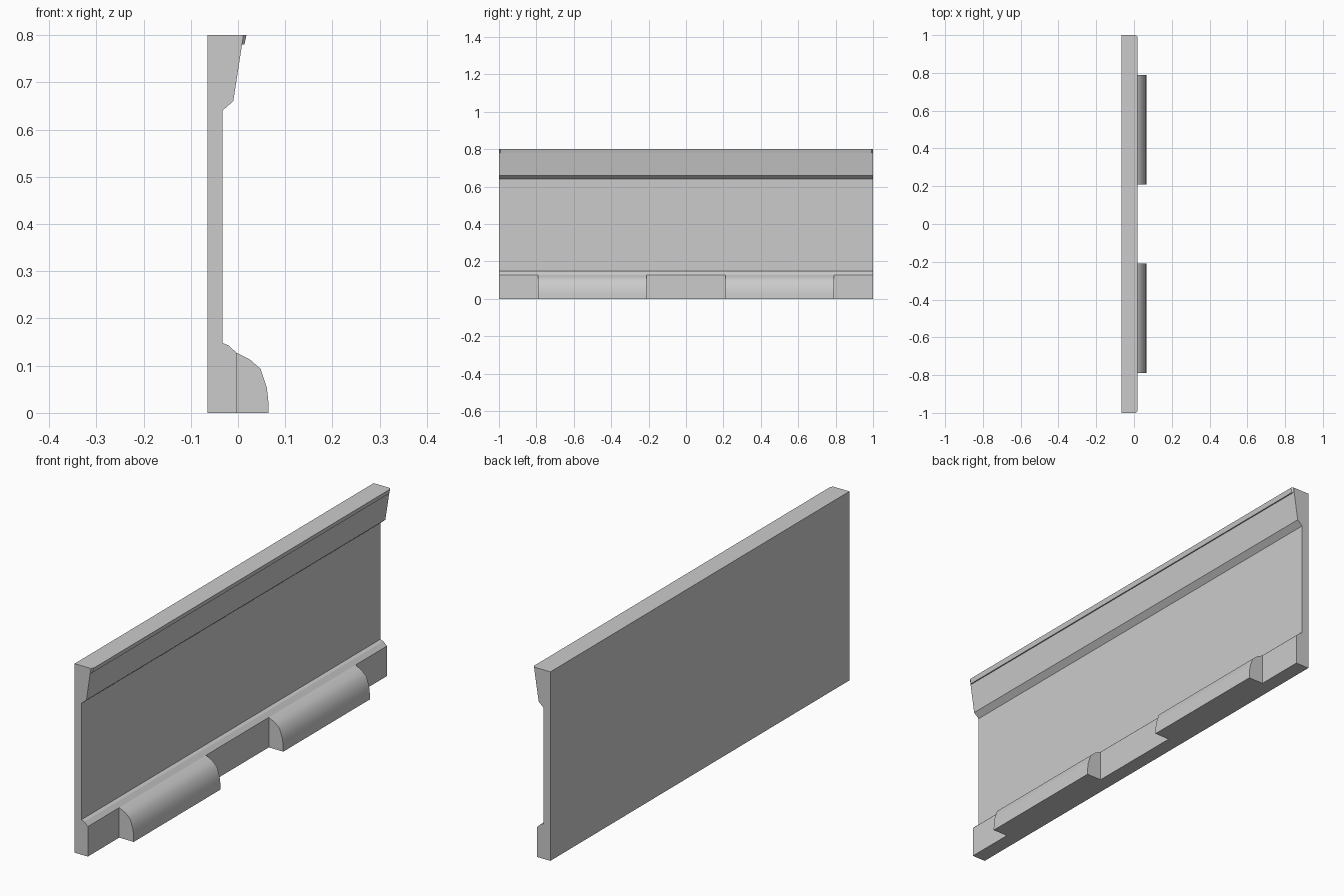
import bpy, bmesh, math

if "Cube" in bpy.data.objects:
    bpy.data.objects.remove(bpy.data.objects["Cube"])


def extrude_profile(name, points, y0, y1, smooth=False, inset=0.0):
    """Extrude an (x, z) profile along y; inset pulls the outer (x > 0.012) ends in."""
    bm = bmesh.new()
    rings = []
    for y, s in ((y0, 1), (y1, -1)):
        rings.append([bm.verts.new((x, y + (s * inset if x > 0.012 else 0), z))
                      for x, z in points])
    a, b = rings
    bm.faces.new(a)
    bm.faces.new(b[::-1])
    n = len(points)
    for i in range(n):
        j = (i + 1) % n
        bm.faces.new((a[j], a[i], b[i], b[j]))
    bmesh.ops.recalc_face_normals(bm, faces=bm.faces)
    mesh = bpy.data.meshes.new(name)
    bm.to_mesh(mesh)
    bm.free()
    obj = bpy.data.objects.new(name, mesh)
    bpy.context.collection.objects.link(obj)
    if smooth:
        bpy.ops.object.select_all(action='DESELECT')
        obj.select_set(True)
        bpy.context.view_layer.objects.active = obj
        bpy.ops.object.shade_smooth_by_angle(angle=math.radians(35))
    return obj


# Wall panel with a bottom ledge and a flared top rail
extrude_profile("wall_panel", [
    (-0.065, 0), (-0.003, 0), (-0.003, 0.127), (-0.02, 0.143), (-0.033, 0.148),
    (-0.033, 0.64), (-0.01, 0.66), (0.01, 0.79), (0.011, 0.8), (-0.065, 0.8)], -1, 1)

# Thin lip along the top edge
extrude_profile("top_lip", [
    (0.007, 0.78), (0.0135, 0.78), (0.018, 0.8), (0.009, 0.8)], -1, 1, inset=0.008)

# Two rounded bumpers at the base
bumper = [(-0.003, 0), (0.065, 0), (0.064, 0.028), (0.061, 0.053),
          (0.048, 0.093), (0.024, 0.114), (-0.003, 0.127)]
for side, y in (("front", -0.79), ("back", 0.21)):
    extrude_profile(f"{side}_bumper", bumper, y, y + 0.58, smooth=True)
